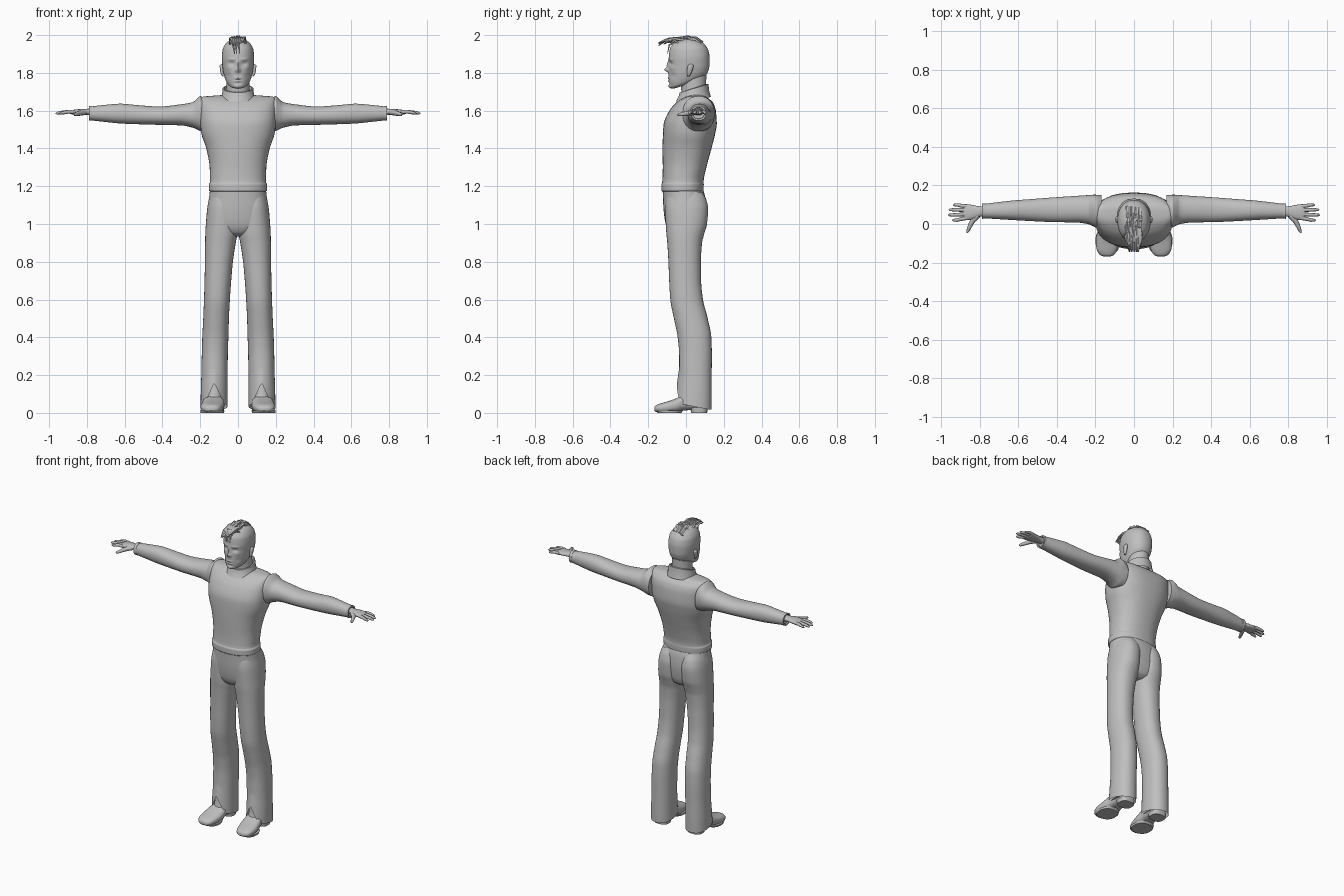
import bpy, bmesh, math, random
from mathutils import Vector

random.seed(4)
grey = bpy.data.materials.new("plain grey")
grey.diffuse_color = (0.52, 0.52, 0.52, 1)


def finish(name, bm, mirror=False, angle=40):
    bmesh.ops.recalc_face_normals(bm, faces=bm.faces)
    me = bpy.data.meshes.new(name)
    bm.to_mesh(me)
    bm.free()
    ob = bpy.data.objects.new(name, me)
    bpy.context.collection.objects.link(ob)
    me.materials.append(grey)
    bpy.ops.object.select_all(action='DESELECT')
    ob.select_set(True)
    bpy.context.view_layer.objects.active = ob
    bpy.ops.object.shade_smooth_by_angle(angle=math.radians(angle))
    if mirror:
        ob.modifiers.new("mirror", 'MIRROR').use_mirror_merge = False
    return ob


def refine(rings, steps):
    """Monotone cubic interpolation between the given sections."""
    def slope(k, c):
        d = [(rings[i + 1][c] - rings[i][c]) / (rings[i + 1][0] - rings[i][0])
             for i in (k - 1, k) if 0 <= i < len(rings) - 1]
        if len(d) == 1:
            return d[0]
        return 0 if d[0] * d[1] <= 0 else 2 * d[0] * d[1] / (d[0] + d[1])
    out = []
    for k in range(len(rings) - 1):
        a, b = rings[k], rings[k + 1]
        h = b[0] - a[0]
        for s in range(steps):
            u = s / steps
            out.append([(2*u**3 - 3*u*u + 1) * a[c] + (u**3 - 2*u*u + u) * h * slope(k, c)
                        + (3*u*u - 2*u**3) * b[c] + (u**3 - u*u) * h * slope(k + 1, c)
                        for c in range(len(a))])
    return out + [list(rings[-1])]


def bridge(bm, loops, caps=True):
    n = len(loops[0])
    for a, b in zip(loops, loops[1:]):
        for i in range(n):
            j = (i + 1) % n
            bm.faces.new((a[i], a[j], b[j], b[i]))
    if caps:
        bm.faces.new(loops[0])
        bm.faces.new(loops[-1])


def loft(name, axis, rings, n=32, steps=4, mirror=False, caps=True, shape=None, angle=40):
    """Sections (t, u0, u1, v0, v1, power, tilt) stacked along an axis."""
    bm = bmesh.new()
    loops = []
    for t, u0, u1, v0, v1, p, tilt in (refine(rings, steps) if steps > 1 else rings):
        loop = []
        for i in range(n):
            a = 2 * math.pi * i / n
            c, s = math.cos(a), math.sin(a)
            c = math.copysign(abs(c) ** (2 / p), c)
            s = math.copysign(abs(s) ** (2 / p), s)
            u, v, w = (u0+u1)/2 + c*(u1-u0)/2, (v0+v1)/2 + s*(v1-v0)/2, t + tilt*s
            co = {'Z': (u, v, w), 'X': (w, u, v), 'Y': (u, w, v)}[axis]
            loop.append(bm.verts.new(shape(*co) if shape else co))
        loops.append(loop)
    bridge(bm, loops, caps)
    return finish(name, bm, mirror, angle)


def S(z, hx, y0, y1, p=2.3, tilt=0):
    return (z, -hx, hx, y0, y1, p, tilt)


def R(t, u0, u1, v0, v1, p=2.2, tilt=0):
    return (t, u0, u1, v0, v1, p, tilt)


def tube(bm, pts, n=8, flat=1.0):
    """Tapered tube through (x, y, z, radius) points."""
    loops = []
    for k, q in enumerate(pts):
        d = Vector(pts[min(k + 1, len(pts) - 1)][:3]) - Vector(pts[max(k - 1, 0)][:3])
        side = d.cross(Vector((0, 0, 1))).normalized()
        up = side.cross(d).normalized()
        loops.append([bm.verts.new(Vector(q[:3]) + q[3] * (
            side * math.cos(2*math.pi*i/n) + up * flat * math.sin(2*math.pi*i/n))) for i in range(n)])
    bridge(bm, loops)


# Sweater body with hem band
loft("sweater_body", 'Z', [
    S(1.172, .146, -.126, .088), S(1.178, .154, -.131, .093), S(1.21, .154, -.131, .094),
    S(1.22, .148, -.126, .093), S(1.30, .15, -.123, .108), S(1.40, .168, -.124, .135),
    S(1.48, .194, -.122, .155, 2.4), S(1.53, .2, -.118, .163, 2.5), S(1.60, .202, -.088, .158, 2.6),
    S(1.64, .202, -.055, .145, 2.7), S(1.663, .2, -.022, .122, 2.7), S(1.674, .185, .0, .105, 2.5),
    S(1.682, .09, .02, .09)], n=48)

# Collar and neck
loft("collar", 'Z', [
    S(1.660, .094, -.055, .132, 2, .012), S(1.690, .084, -.040, .122, 2, .018),
    S(1.718, .081, -.034, .119, 2, .022), S(1.720, .074, -.027, .112, 2, .022),
    S(1.690, .070, -.024, .108, 2, .018)], n=40, steps=1, caps=False, angle=50)
loft("neck", 'Z', [S(1.65, .066, -.02, .105, 2), S(1.72, .062, -.026, .106, 2),
                   S(1.79, .060, -.03, .108, 2)])

# Head with modelled face: (x, z, width, height, amount forward)
bumps = [(0, 1.816, .010, .011, .022), (0, 1.842, .008, .020, .012), (0, 1.772, .018, .004, .006),
         (0, 1.766, .020, .002, -.004), (0, 1.758, .014, .004, .005), (0, 1.745, .020, .005, -.004),
         (0, 1.728, .016, .009, .005)]
for sx in (-1, 1):
    bumps += [(sx*.033, 1.850, .014, .009, -.012), (sx*.033, 1.851, .009, .004, .005),
              (sx*.034, 1.872, .020, .006, .005), (sx*.011, 1.810, .005, .005, .006),
              (sx*.048, 1.826, .014, .010, .004), (sx*.050, 1.785, .013, .016, -.005)]


def face(x, y, z):
    if y < -.02:
        y -= sum(a * math.exp(-((x-bx)/w)**2 - ((z-bz)/h)**2) for bx, bz, w, h, a in bumps)
    return x, y, z


loft("head", 'Z', [
    S(1.726, .026, -.066, .0, 2, .010), S(1.732, .042, -.080, .03, 2, .014),
    S(1.748, .058, -.088, .075, 2.1, .020), S(1.775, .070, -.091, .110, 2.2, .018),
    S(1.80, .077, -.092, .118, 2.2, .010), S(1.84, .083, -.090, .124, 2.2),
    S(1.88, .086, -.091, .125, 2.2), S(1.92, .082, -.087, .118, 2.2), S(1.95, .069, -.072, .100, 2.1),
    S(1.972, .045, -.045, .072, 2), S(1.984, .012, -.005, .030, 2)],
    n=72, steps=8, shape=face, angle=60)

# Ears
loft("ear", 'Z', [R(1.782, .076, .082, .008, .018), R(1.79, .076, .089, .006, .024),
                  R(1.82, .076, .096, .006, .036), R(1.838, .078, .097, .010, .040),
                  R(1.846, .080, .090, .018, .032)], n=16, mirror=True)

# Hair: crown tufts swept forward into a spiky quiff
bm = bmesh.new()
for i in range(34):
    x = random.uniform(-.038, .038)
    y = random.uniform(-.055, .085)
    z = 1.983 - ((y - .02) / .12) ** 2 * .05 - (x / .08) ** 2 * .045
    lift, run = random.uniform(.006, .015), random.uniform(.05, .075)
    tip = max(y - run, -.145)
    tube(bm, [(x, y + .015, z - .012, .012), (x, y - .02, min(z + lift, 1.988), .011),
              (x*.9, (y + tip)/2 - .015, min(z + lift*.8, 1.984), .009),
              (x*.9 + random.uniform(-.012, .012), tip, z - .006, .002)], n=5, flat=.6)
for x in (-.03, -.018, -.006, .006, .018, .028):
    tube(bm, [(x, -.01, 1.972, .012), (x, -.06, 1.982, .012), (x*.9, -.105, 1.975, .010),
              (x*.8, -.145, 1.942 + random.uniform(0, .02), .003)], n=5, flat=.7)
for x in (-.024, -.012, .004):
    tube(bm, [(x, -.05, 1.965, .009), (x, -.088, 1.948, .008), (x + .006, -.098, 1.90, .002)], n=5, flat=.6)
tube(bm, [(.004, .05, 1.975, .012), (.0, .01, 1.992, .012), (-.004, -.05, 1.985, .004)], n=5, flat=.65)
finish("hair_tufts", bm, angle=30)

# Sleeves with raised shoulder seam, and cuffs
loft("sleeve", 'X', [
    R(.17, -.015, .150, 1.49, 1.66), R(.200, -.018, .152, 1.492, 1.677), R(.212, -.012, .152, 1.498, 1.668),
    R(.24, .0, .150, 1.51, 1.645), R(.30, .008, .146, 1.522, 1.634), R(.42, .010, .138, 1.525, 1.622),
    R(.55, .016, .128, 1.529, 1.631), R(.62, .020, .123, 1.532, 1.637), R(.70, .025, .114, 1.540, 1.631),
    R(.78, .030, .104, 1.549, 1.622)], mirror=True)
loft("cuff", 'X', [R(.772, .028, .106, 1.547, 1.625), R(.789, .027, .106, 1.547, 1.626),
                   R(.789, .036, .097, 1.556, 1.617), R(.776, .038, .095, 1.558, 1.615)],
     steps=1, mirror=True)

# Hands: palm, four fingers and a thumb
loft("palm", 'X', [R(.765, .042, .092, 1.574, 1.612), R(.80, .038, .092, 1.578, 1.610),
                   R(.84, .024, .099, 1.579, 1.608), R(.875, .020, .103, 1.580, 1.604),
                   R(.890, .026, .098, 1.584, 1.600)], n=20, mirror=True)
bm = bmesh.new()
for y0, y1, x1 in ((.031, .020, .945), (.051, .047, .966), (.072, .074, .962), (.092, .099, .940)):
    ym = (y0 + y1) / 2
    tube(bm, [(.868, y0, 1.593, .0105), (.90, ym, 1.594, .0098), (x1 - .025, y1, 1.590, .0088),
              (x1 - .006, y1, 1.586, .0065), (x1, y1, 1.585, .002)])
tube(bm, [(.81, .046, 1.592, .015), (.838, .018, 1.587, .014), (.853, -.012, 1.582, .011),
          (.863, -.036, 1.579, .0085), (.867, -.046, 1.578, .003)])
finish("fingers", bm, mirror=True, angle=60)

# Trousers: seat, then legs with a split at the front of the hem
loft("trouser_seat", 'Z', [
    S(.935, .05, -.055, .055), S(.955, .11, -.088, .082), S(1.0, .160, -.108, .098),
    S(1.08, .162, -.119, .106), S(1.14, .153, -.122, .102), S(1.19, .147, -.124, .088)], n=48)


def hem(x, y, z):
    if z < .3:
        low = .05 - .20 * (y + .04)
        if y < .03:
            low = max(low, .16 - abs(x - .125) * 2.2)
        z = .3 - (.3 - z) * (.3 - max(low, .018)) / .28
    return x, y, z


loft("trouser_leg", 'Z', [
    R(.02, .056, .198, -.048, .135), R(.10, .056, .197, -.042, .136), R(.20, .055, .194, -.036, .136),
    R(.30, .054, .192, -.036, .137), R(.40, .051, .189, -.044, .134), R(.50, .048, .184, -.064, .115),
    R(.60, .043, .180, -.083, .090), R(.70, .036, .177, -.089, .080), R(.80, .027, .175, -.093, .079),
    R(.90, .012, .174, -.099, .085), R(.95, .003, .173, -.104, .097), R(1.0, .001, .170, -.107, .111),
    R(1.08, .001, .163, -.110, .117), R(1.13, .008, .153, -.105, .107), R(1.17, .02, .140, -.09, .085)],
    n=48, steps=6, mirror=True, caps=False, shape=hem, angle=70)

# Ankles and shoes with heel blocks
loft("ankle", 'Z', [R(.04, .072, .182, -.052, .11), R(.10, .080, .172, -.036, .10),
                    R(.20, .088, .164, -.022, .09)], mirror=True)
loft("shoe", 'Y', [
    R(-.168, .120, .160, .012, .030), R(-.160, .103, .178, .005, .040), R(-.135, .088, .193, .002, .050, 2.6),
    R(-.10, .078, .198, .001, .060, 2.6), R(-.05, .072, .192, .003, .078, 2.6), R(-.02, .074, .184, .012, .092, 2.6),
    R(.04, .076, .172, .015, .10, 2.6), R(.09, .080, .168, .015, .085, 2.6), R(.112, .095, .152, .018, .06, 2.4)],
    mirror=True)
loft("shoe_sole", 'Z', [R(.0, .074, .198, -.150, -.025, 2.4), R(.012, .072, .200, -.160, -.015, 2.4)],
     steps=1, mirror=True)
loft("shoe_heel", 'Z', [R(.0, .076, .172, .028, .112, 2.8), R(.028, .074, .175, .022, .115, 2.8)],
     steps=1, mirror=True)
